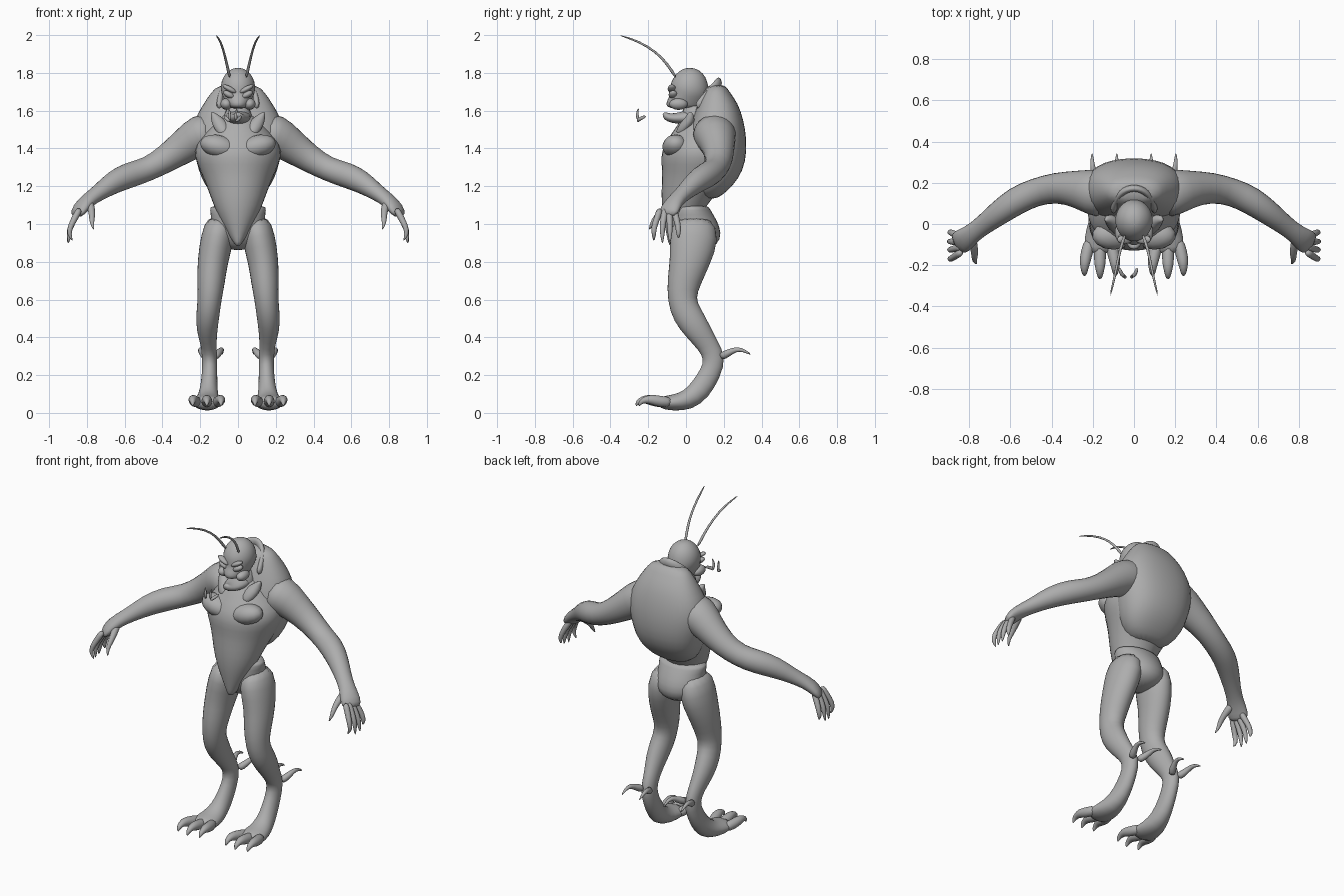
import bpy, bmesh, math
from mathutils import Vector

skin = bpy.data.materials.new("grey_skin")
skin.diffuse_color = (0.42, 0.42, 0.42, 1)


def finish(name, bm, mirror=False, sub=1):
    bmesh.ops.recalc_face_normals(bm, faces=bm.faces)
    me = bpy.data.meshes.new(name)
    bm.to_mesh(me)
    bm.free()
    me.materials.append(skin)
    me.polygons.foreach_set("use_smooth", [True] * len(me.polygons))
    ob = bpy.data.objects.new(name, me)
    bpy.context.collection.objects.link(ob)
    if mirror:
        ob.modifiers.new("mirror", "MIRROR").use_mirror_merge = False
    if sub:
        ob.modifiers.new("smooth", "SUBSURF").levels = sub
        ob.modifiers["smooth"].render_levels = sub
    return ob


def skin_rings(name, rings, mirror, sub=1):
    bm = bmesh.new()
    loops = [[bm.verts.new(p) for p in r] for r in rings]
    n = len(loops[0])
    for a, b in zip(loops, loops[1:]):
        for i in range(n):
            bm.faces.new((a[i], a[(i + 1) % n], b[(i + 1) % n], b[i]))
    bm.faces.new(loops[0])
    bm.faces.new(loops[-1])
    return finish(name, bm, mirror, sub)


def stack(name, levels, power=1.0, n=16):
    """Horizontal rings: (z, half width, front y, back y)."""
    rings = []
    for z, w, y0, y1 in levels:
        ring = []
        for i in range(n):
            t = 2 * math.pi * i / n
            c, s = math.cos(t), math.sin(t)
            c = math.copysign(abs(c) ** power, c)
            s = math.copysign(abs(s) ** power, s)
            ring.append((w * 1.02 * c, (y0 + y1) / 2 + (y1 - y0) / 2 * 1.02 * s, z))
        rings.append(ring)
    return skin_rings(name, rings, False)


def tube(name, pts, ref=(1, 0, 0), mirror=True, n=12):
    """Rings across a path: (x, y, z, radius along ref, other radius)."""
    ps = [Vector(p[:3]) for p in pts]
    rings = []
    for i, p in enumerate(pts):
        t = (ps[min(i + 1, len(ps) - 1)] - ps[max(i - 1, 0)]).normalized()
        u = Vector(ref)
        u = (u - t * u.dot(t)).normalized()
        v = t.cross(u)
        r1, r2 = p[3], p[-1]
        rings.append([ps[i] + u * (r1 * 1.03 * math.cos(a)) + v * (r2 * 1.03 * math.sin(a))
                      for a in (2 * math.pi * k / n for k in range(n))])
    return skin_rings(name, rings, mirror)


def blob(name, loc, size, tilt=0.0, mirror=True):
    bm = bmesh.new()
    bmesh.ops.create_uvsphere(bm, u_segments=14, v_segments=9, radius=1)
    c, s = math.cos(tilt), math.sin(tilt)
    for v in bm.verts:
        x, y, z = (v.co[i] * size[i] for i in range(3))
        v.co = Vector(loc) + Vector((x * c - z * s, y, x * s + z * c))
    return finish(name, bm, mirror, 0)


# Trunk: tapered chest and belly, back shell, hips, neck
stack("torso", [(1.60, .07, .0, .14), (1.50, .16, -.06, .25), (1.42, .23, -.12, .28),
                (1.35, .23, -.135, .28), (1.28, .20, -.125, .26), (1.20, .165, -.13, .2),
                (1.10, .13, -.13, .1), (1.0, .085, -.115, .08), (.93, .04, -.10, .0),
                (.88, .012, -.09, -.05)])
stack("back_shell", [(1.13, .08, .07, .16), (1.17, .15, .03, .215), (1.24, .195, .02, .28),
                     (1.33, .22, .0, .318), (1.45, .25, .0, .322), (1.55, .235, .03, .305),
                     (1.64, .18, .06, .275), (1.70, .14, .09, .23), (1.74, .10, .12, .205)], .85)
stack("hips", [(1.10, .148, -.06, .12), (1.08, .15, -.07, .125), (1.02, .14, -.085, .165),
               (.95, .15, -.075, .19), (.89, .11, -.04, .17), (.86, .03, 0, .1)])
stack("neck", [(1.42, .10, -.07, .14), (1.52, .075, -.03, .13), (1.65, .07, -.02, .11)])

# Collar ridge hugging the back of the head, and its two pointed lapels
tube("collar", [(.10 * math.cos(a), .06 + .115 * math.sin(a), 1.61 + .14 * math.sin(a), .03, .018)
                for a in (math.pi * k / 10 for k in range(11))], (0, 0, 1), False, 8)
tube("collar_lapel", [(.06, -.04, 1.46, .03, .03), (.09, -.01, 1.52, .045, .03),
                      (.12, .03, 1.56, .03, .03), (.14, .02, 1.595, .004, .01)], n=8)
blob("pectoral", (.10, -.055, 1.41), (.105, .07, .06), .25)

# Head
stack("head", [(1.827, .02, 0, .04), (1.812, .05, -.035, .075), (1.78, .08, -.065, .105),
               (1.73, .094, -.088, .12), (1.69, .088, -.08, .12), (1.66, .075, -.098, .11),
               (1.63, .062, -.108, .09), (1.61, .05, -.09, .08)])
blob("brow", (.045, -.075, 1.715), (.042, .022, .014), .5)
blob("eye", (.048, -.068, 1.685), (.034, .024, .017), .5)
blob("cheek", (.062, -.04, 1.635), (.032, .05, .03), .6)
tube("jaw", [(0, .06, 1.57, .072, .05), (0, -.01, 1.562, .068, .035), (0, -.07, 1.558, .05, .026),
             (0, -.11, 1.57, .03, .022), (0, -.118, 1.59, .012, .008)], mirror=False)
tube("antenna", [(.042, -.05, 1.77, .011), (.06, -.10, 1.85, .008), (.075, -.16, 1.912, .007),
                 (.092, -.25, 1.968, .007), (.117, -.355, 2.0, .004)], n=6)

# Hooked mouth feelers hanging ahead of the face
for k, x in enumerate((-.06, .005)):
    d = (-1, 1)[k]
    tube(f"feeler_{k + 1}", [(x - d * .02, -.255, 1.545, .012), (x, -.25, 1.555, .011),
                             (x + d * .012, -.21, 1.572, .01)], (0, 0, 1), False, 6)
    tube(f"feeler_tip_{k + 1}", [(x - d * .015, -.25, 1.545, .01), (x - d * .018, -.262, 1.58, .009),
                                 (x - d * .01, -.25, 1.615, .003)], (1, 0, 0), False, 6)

# Arms and hands
tube("arm", [(.12, .14, 1.48, .11, .12), (.20, .155, 1.475, .115, .115), (.28, .17, 1.415, .092, .09),
             (.38, .178, 1.345, .074, .074), (.48, .155, 1.287, .063, .068),
             (.57, .115, 1.262, .070, .07), (.66, .05, 1.222, .062, .06),
             (.73, -.005, 1.17, .044, .048), (.79, -.05, 1.13, .038, .046),
             (.835, -.085, 1.085, .034, .062), (.86, -.10, 1.04, .02, .055)], (0, 0, 1))
for i, (y, x, z) in enumerate([(-.17, .875, .91), (-.125, .897, .895), (-.085, .902, .90), (-.04, .89, .925)]):
    b = -.10 + (y + .105) * .55
    tube(f"finger_{i + 1}", [(.835, b, 1.085, .02), (.865, (b + y) / 2, 1.03, .018), (.888, y, .985, .016),
                             (.896, y, .945, .013), (x, y, z, .003)], (0, 1, 0), n=8)
tube("thumb", [(.79, -.06, 1.12, .028), (.775, -.115, 1.075, .02), (.772, -.155, 1.04, .017),
               (.775, -.18, 1.005, .012), (.762, -.195, .968, .003)], n=8)

# Legs: thigh, backward hock and foot in one sweep
tube("leg", [(.09, .04, 1.04, .07, .1), (.108, .045, .93, .09, .135), (.135, .02, .8, .08, .105),
             (.142, -.01, .7, .074, .09), (.15, -.025, .6, .062, .075), (.16, .005, .52, .062, .08),
             (.165, .06, .44, .056, .07), (.155, .115, .36, .04, .055), (.15, .155, .29, .04, .06),
             (.15, .13, .21, .04, .055), (.155, .075, .12, .046, .06), (.16, .01, .065, .06, .055),
             (.165, -.07, .052, .078, .042), (.165, -.15, .055, .075, .032)], n=14)
for i, s in enumerate((-1, 0, 1)):
    x, y = .165 + s * .065, -.13 - (0 if s else .015)
    tube(f"toe_{i + 1}", [(x - s * .02, y + .06, .055, .03), (x, y - .01, .06, .032),
                          (x + s * .008, y - .055, .072, .028), (x + s * .01, y - .085, .07, .02),
                          (x + s * .01, y - .112, .058, .014), (x + s * .01, y - .12, .035, .003)], n=8)
for i, s in enumerate((-1, 1)):
    tube(f"heel_spur_{i + 1}", [(.147 + s * .02, .18, .295, .026), (.145 + s * .045, .225, .318, .02),
                                (.143 + s * .056, .265, .338, .014), (.143 + s * .06, .305, .332, .01),
                                (.143 + s * .06, .345, .308, .003)], n=8)
